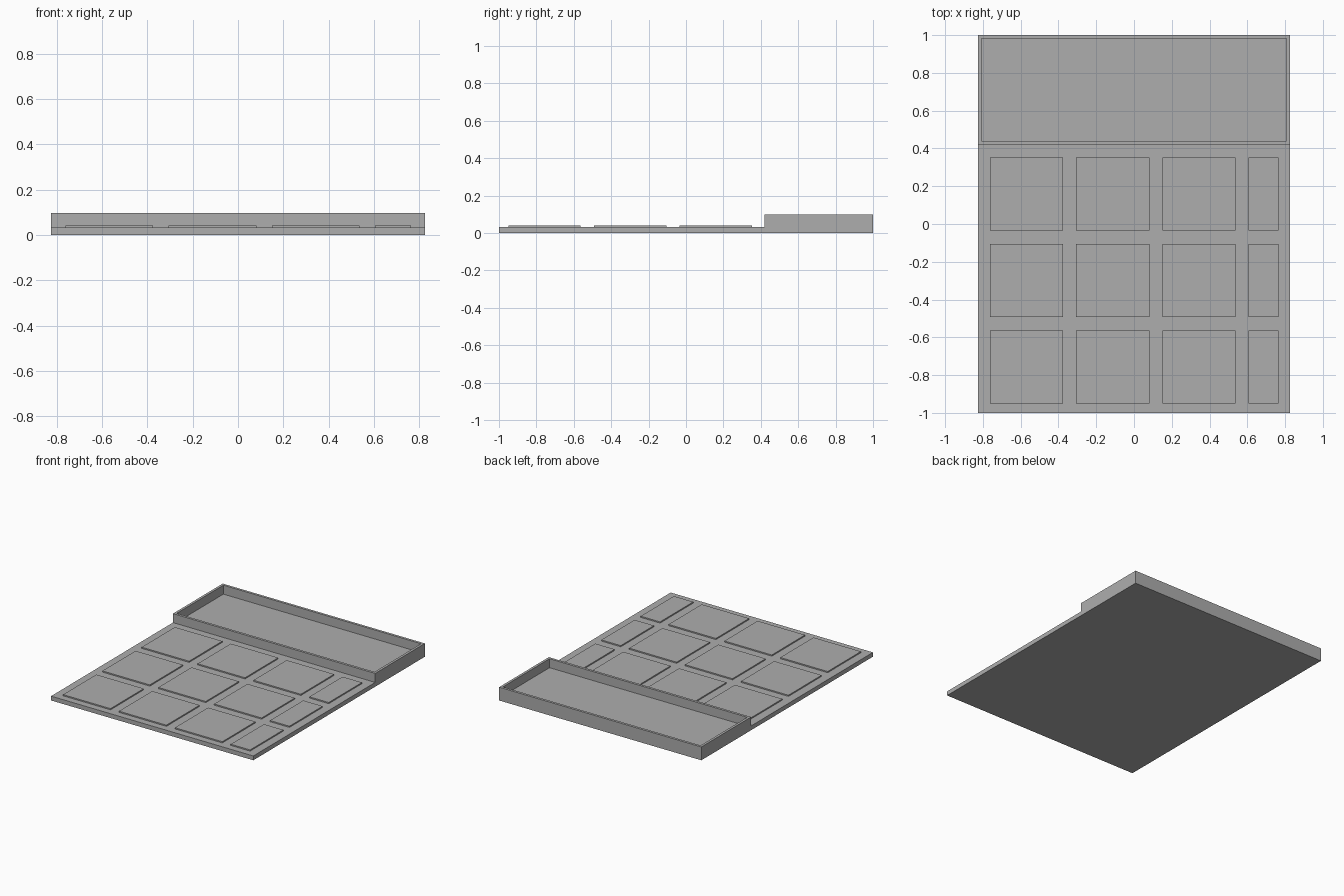
import bpy
import bmesh
from mathutils import Matrix, Vector

cube = bpy.data.objects.get("Cube")
if cube:
    bpy.data.objects.remove(cube, do_unlink=True)

HALF_W, HALF_L = 0.825, 1.0
PLATE_TOP, PAD_TOP, TRAY_TOP = 0.032, 0.041, 0.098
TRAY_FRONT, WALL = 0.42, 0.026

grey = bpy.data.materials.new("plain_grey")
grey.use_nodes = True
colour = (0.42, 0.42, 0.42, 1)
grey.diffuse_color = colour
grey.node_tree.nodes["Principled BSDF"].inputs["Base Color"].default_value = colour


def box(name, low, high, recess=None):
    """Box between two corners; recess = (wall, depth) hollows the top."""
    low, high = Vector(low), Vector(high)
    bm = bmesh.new()
    bmesh.ops.create_cube(bm, size=1, matrix=Matrix.LocRotScale(
        (low + high) / 2, None, high - low))
    if recess:
        wall, depth = recess
        bm.normal_update()
        top = max(bm.faces, key=lambda f: f.calc_center_median().z)
        bmesh.ops.inset_region(bm, faces=[top], thickness=wall)
        # Extrude the inset face down so the walls stay vertical
        new = bmesh.ops.extrude_discrete_faces(bm, faces=[top])["faces"]
        bmesh.ops.translate(bm, verts=new[0].verts, vec=(0, 0, -depth))
    mesh = bpy.data.meshes.new(name)
    bm.to_mesh(mesh)
    bm.free()
    mesh.materials.append(grey)
    obj = bpy.data.objects.new(name, mesh)
    bpy.context.collection.objects.link(obj)
    return obj


# Thin plate and the open tray behind it
box("base_plate", (-HALF_W, -HALF_L, 0), (HALF_W, TRAY_FRONT, PLATE_TOP))
box("tray", (-HALF_W, TRAY_FRONT, 0), (HALF_W, HALF_L, TRAY_TOP),
    recess=(WALL, TRAY_TOP - PLATE_TOP))

# Raised pads: three square columns and one narrow column, in three rows
PITCH, SIZE, NARROW = 0.456, 0.387, 0.158
for row in range(3):
    y = -0.95 + row * (PITCH + 0.002)
    for col in range(4):
        x = -0.762 + col * PITCH
        width = NARROW if col == 3 else SIZE
        box(f"pad_row{row + 1}_column{col + 1}", (x, y, PLATE_TOP - 0.005),
            (x + width, y + SIZE, PAD_TOP))
